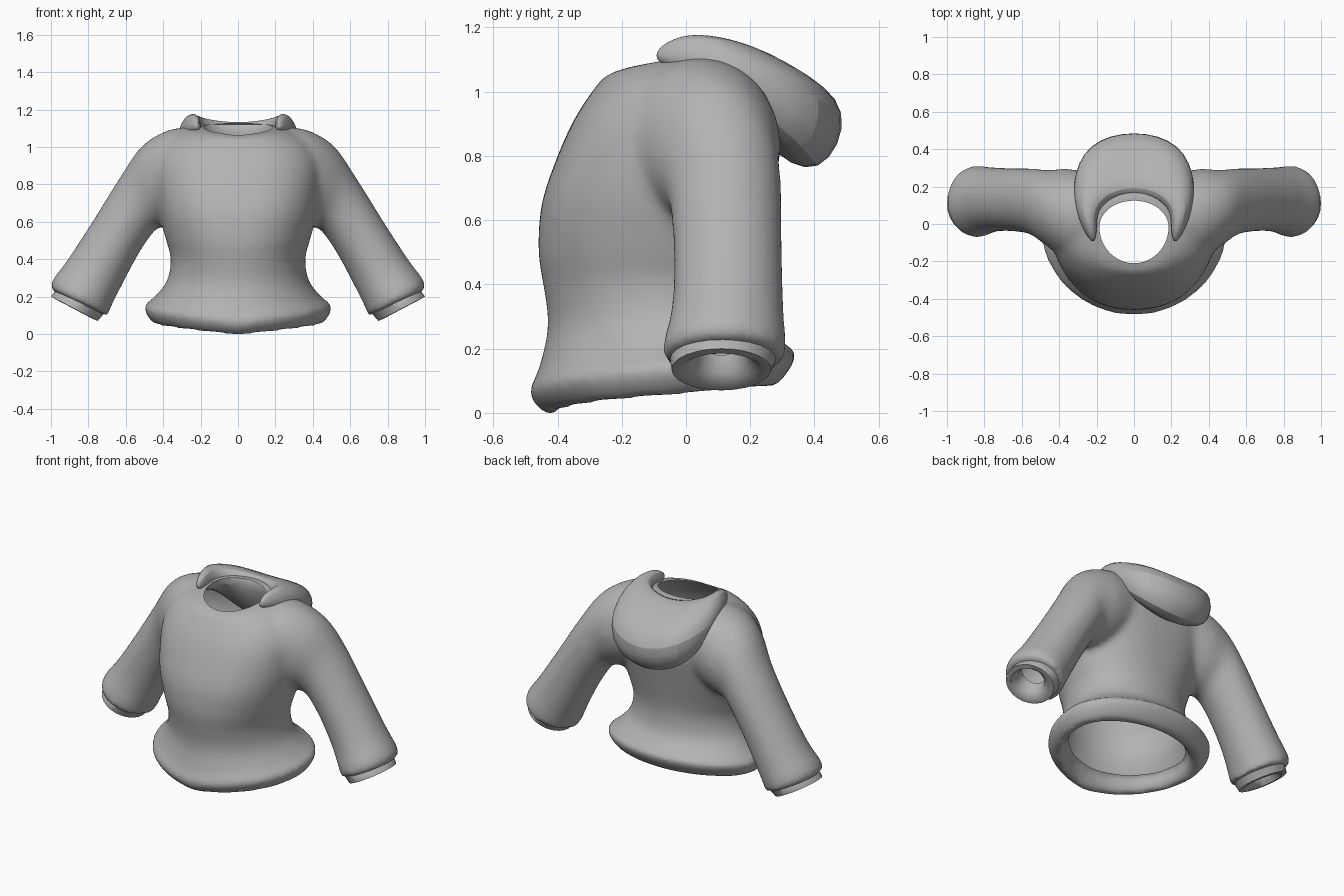
import bpy
import bmesh
from math import sin, cos, tau, sqrt, copysign
from mathutils import Vector

default_cube = bpy.data.objects.get("Cube")
if default_cube:
    bpy.data.objects.remove(default_cube, do_unlink=True)

# One grey cloth colour
cloth = bpy.data.materials.new("grey_cloth")
cloth.use_nodes = True
grey = (0.45, 0.45, 0.45, 1)
cloth.diffuse_color = grey
cloth.node_tree.nodes["Principled BSDF"].inputs["Base Color"].default_value = grey


def add_loft(bm, rings, capped=True, closed=False):
    """Skin a list of equal-sized point rings."""
    loops = [[bm.verts.new(p) for p in ring] for ring in rings]
    count = len(loops[0])
    pairs = list(zip(loops, loops[1:]))
    if closed:
        pairs.append((loops[-1], loops[0]))
    for low, high in pairs:
        for i in range(count):
            j = (i + 1) % count
            bm.faces.new((low[i], low[j], high[j], high[i]))
    if capped:
        bm.faces.new(loops[0][::-1])
        bm.faces.new(loops[-1])


def make_object(name, bm):
    bmesh.ops.recalc_face_normals(bm, faces=bm.faces)
    mesh = bpy.data.meshes.new(name)
    bm.to_mesh(mesh)
    bm.free()
    mesh.materials.append(cloth)
    obj = bpy.data.objects.new(name, mesh)
    bpy.context.collection.objects.link(obj)
    return obj


def shade(obj):
    bpy.ops.object.select_all(action="DESELECT")
    obj.select_set(True)
    bpy.context.view_layer.objects.active = obj
    bpy.ops.object.shade_smooth_by_angle(angle=0.9)


def flowing(rows, steps=4):
    """Smooth curve through rows of ring measurements."""
    rows = [Vector(row) for row in rows]
    result = []
    for i in range(len(rows) - 1):
        b, c = rows[i], rows[i + 1]
        start = (c - rows[max(i - 1, 0)]) / 2
        end = (rows[min(i + 2, len(rows) - 1)] - b) / 2
        for k in range(steps):
            t = k / steps
            ease = t * t * (3 - 2 * t)
            result.append(b.lerp(c, ease) + start * (t * (1 - t) ** 2) - end * (t * t * (1 - t)))
    return result + [rows[-1]]


def torso_ring(row, count=48):
    """Horizontal oval, widest behind the middle, rising from front to back."""
    half_width, front, back, z_front, z_back, roundness = row
    middle = front + (back - front) * .58
    points = []
    for i in range(count):
        a = tau * i / count
        rise = sqrt(max(0, (1 + sin(a)) / 2))
        reach = back - middle if sin(a) > 0 else middle - front
        across = copysign(abs(cos(a)) ** roundness, cos(a))
        points.append(Vector((half_width * across, middle + reach * sin(a),
                              z_front + (z_back - z_front) * rise)))
    return points


def sleeve_ring(side, row, count=24):
    """Oval spanned by an outer and an inner edge point, at depth y."""
    outer_x, outer_z, inner_x, inner_z, y, depth = row
    outer, inner = Vector((outer_x, y, outer_z)), Vector((inner_x, y, inner_z))
    points = []
    for i in range(count):
        a = tau * i / count
        p = (outer + inner) / 2 + (outer - inner) / 2 * cos(a)
        points.append(Vector((p.x * side, y + depth * sin(a), p.z)))
    return points


# Half width, front y, back y, front z, back z, roundness from hem to neck
torso = [
    (.385, -.38, .21, .1, .17, 1), (.395, -.385, .22, .03, .1, 1),
    (.45, -.425, .28, -.01, .085, 1), (.505, -.49, .345, .055, .18, 1),
    (.45, -.46, .3, .13, .22, 1), (.38, -.43, .24, .27, .29, 1),
    (.36, -.445, .22, .4, .4, .95), (.385, -.46, .23, .5, .5, .9),
    (.425, -.45, .26, .65, .65, .8), (.45, -.4, .29, .8, .8, .75),
    (.45, -.345, .29, .92, .92, .75), (.4, -.285, .27, 1.01, 1.03, .8),
    (.3, -.25, .22, 1.05, 1.1, .9), (.2, -.225, .14, 1.05, 1.13, 1),
]
# Outer edge x z, inner edge x z, centre y, depth from shoulder to wrist
sleeve = [
    (.2, 1.11, .2, .64, .05, .22), (.36, 1.095, .33, .58, .05, .245),
    (.51, 1.01, .41, .57, .085, .205), (.63, .84, .455, .54, .12, .178),
    (.78, .6, .535, .42, .13, .17), (.91, .4, .62, .26, .13, .175),
    (.995, .285, .68, .14, .12, .192), (1, .235, .695, .095, .12, .19),
]
cuff = [
    (.95, .26, .74, .155, .115, .13), (.978, .23, .72, .105, .115, .165),
    (1, .2, .75, .07, .11, .155), (.975, .185, .775, .08, .11, .125),
    (.935, .21, .795, .125, .11, .085), (.91, .25, .785, .18, .11, .07),
]

# Body and sleeves fused into one soft skin
bm = bmesh.new()
add_loft(bm, [torso_ring(r) for r in flowing(torso)])
for side in (1, -1):
    add_loft(bm, [sleeve_ring(side, r) for r in flowing(sleeve)])
body = make_object("sweater_body", bm)
remesh = body.modifiers.new("Fuse", "REMESH")
remesh.mode = "VOXEL"
remesh.voxel_size = .014
soften = body.modifiers.new("Soften", "SMOOTH")
soften.factor = .5
soften.iterations = 26

# Openings at hem, neck and wrists; the marker shows which faces to drop
marker = bpy.data.materials.new("opening_marker")
body.data.materials.append(marker)
hem_hole, neck_hole = (.37, -.36, .195), (.185, -.21, .125)
wrist_hole = [(.92, .28, .77, .2, .11, .08), (1, .13, .81, .02, .11, .09)]
bm = bmesh.new()
add_loft(bm, [torso_ring((*hem_hole, *z, 1)) for z in ((-.2, -.2), (.15, .22))])
add_loft(bm, [torso_ring((*neck_hole, *z, 1)) for z in ((.96, .98), (1.3, 1.3))])
for side in (1, -1):
    add_loft(bm, [sleeve_ring(side, r) for r in wrist_hole])
cutter = make_object("opening_cutter", bm)
cutter.data.materials[0] = marker
cutter.hide_render = True
cut = body.modifiers.new("Openings", "BOOLEAN")
cut.operation = "DIFFERENCE"
cut.solver = "EXACT"
cut.object = cutter
graph = bpy.context.evaluated_depsgraph_get()
skin = bpy.data.meshes.new_from_object(body.evaluated_get(graph))
body.modifiers.clear()
body.data = skin
bm = bmesh.new()
bm.from_mesh(skin)
dropped = [f for f in bm.faces if f.material_index == 1]
bmesh.ops.delete(bm, geom=dropped, context="FACES")
bm.to_mesh(skin)
bm.free()
skin.materials.pop(index=1)
bpy.data.objects.remove(cutter, do_unlink=True)
bpy.data.materials.remove(marker)
shade(body)

# Rolled cuffs
for side, label in ((1, "left"), (-1, "right")):
    bm = bmesh.new()
    add_loft(bm, [sleeve_ring(side, r) for r in cuff], capped=False, closed=True)
    shade(make_object(label + "_cuff", bm))

# Hood lying on the back: cross-sections from the middle to the side
hood = [
    [(0, .14, 1.06), (0, .18, 1.16), (0, .36, 1.06), (0, .56, .93), (0, .44, .69), (0, .24, .8)],
    [(.11, .12, 1.07), (.14, .15, 1.17), (.2, .3, 1.11), (.27, .48, 1), (.25, .39, .75), (.17, .22, .88)],
    [(.19, .06, 1.08), (.21, .07, 1.18), (.29, .13, 1.18), (.355, .21, 1.07), (.32, .24, .93), (.24, .16, .98)],
    [(.19, -.03, 1.07), (.2, -.03, 1.18), (.26, -.01, 1.19), (.31, .02, 1.1), (.28, .03, 1.05), (.24, 0, 1.05)],
]
tip = Vector((.215, -.115, 1.11))
hood = [[Vector(p) for p in section] for section in hood]
hood.append([p.lerp(tip, .75) + Vector((0, -.01, 0)) for p in hood[-1]])
mirrored = [[Vector((-p.x, p.y, p.z)) for p in s] for s in hood[:0:-1]]
bm = bmesh.new()
add_loft(bm, mirrored + hood)
hood_object = make_object("hood", bm)
shade(hood_object)
rounding = hood_object.modifiers.new("Rounding", "SUBSURF")
rounding.levels = rounding.render_levels = 2
